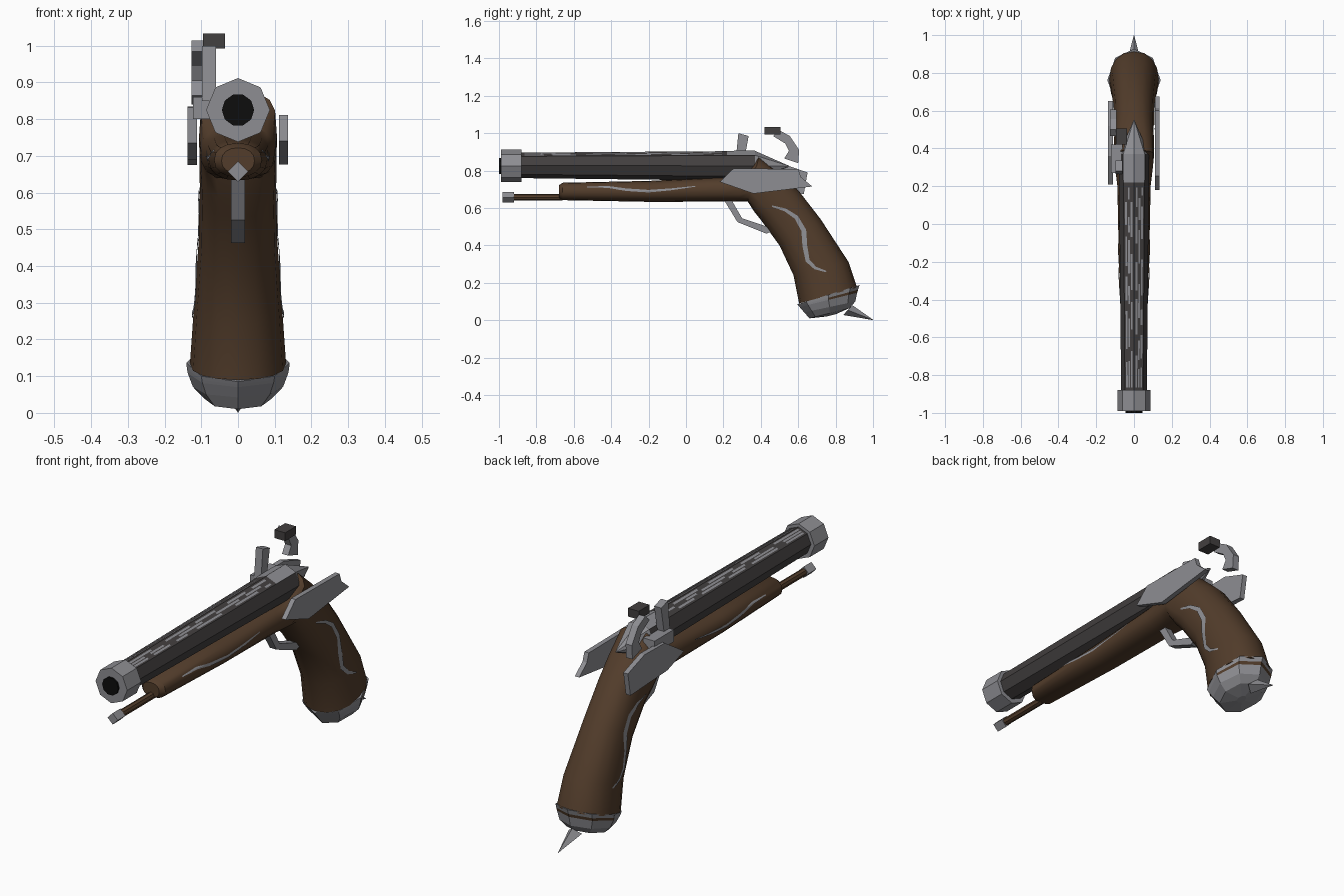
import bpy, bmesh, math, random
from mathutils import Vector
from mathutils.bvhtree import BVHTree

cube = bpy.data.objects.get("Cube")
if cube:
    bpy.data.objects.remove(cube, do_unlink=True)
random.seed(4)


def material(name, rgb):
    m = bpy.data.materials.new(name)
    m.use_nodes = True
    m.diffuse_color = (*rgb, 1)
    m.node_tree.nodes["Principled BSDF"].inputs["Base Color"].default_value = (*rgb, 1)
    return m


WOOD = material("brown wood", (0.085, 0.046, 0.024))
STEEL = material("light steel", (0.27, 0.27, 0.29))
DARK = material("dark iron", (0.055, 0.05, 0.05))
BLACK = material("bore black", (0.004, 0.004, 0.004))


def finish(name, bm, mats, smooth=False, fix=True):
    if fix:
        bmesh.ops.recalc_face_normals(bm, faces=bm.faces)
    mesh = bpy.data.meshes.new(name)
    bm.to_mesh(mesh)
    bm.free()
    for m in mats:
        mesh.materials.append(m)
    ob = bpy.data.objects.new(name, mesh)
    bpy.context.collection.objects.link(ob)
    if smooth:
        bpy.ops.object.select_all(action='DESELECT')
        ob.select_set(True)
        bpy.context.view_layer.objects.active = ob
        bpy.ops.object.shade_smooth_by_angle(angle=math.radians(40))
    return ob


def signed_power(v, e):
    return math.copysign(abs(v) ** e, v)


def loft(name, sections, sides, mats, smooth=False, rule=None):
    """Skin rings given as (bottom yz, top yz, half width, squareness)."""
    bm = bmesh.new()
    rings = []
    for b, t, w, e in sections:
        low, top = Vector((0, *b)), Vector((0, *t))
        mid, up = (low + top) / 2, (top - low) / 2
        ring = []
        for i in range(sides):
            a = math.tau * i / sides
            c, s = signed_power(round(math.cos(a), 6), e), signed_power(round(math.sin(a), 6), e)
            ring.append(bm.verts.new(mid + up * s + Vector((w * c, 0, 0))))
        rings.append(ring)
    for k, (r0, r1) in enumerate(zip(rings, rings[1:])):
        for i in range(sides):
            j = (i + 1) % sides
            f = bm.faces.new((r0[i], r0[j], r1[j], r1[i]))
            if rule:
                f.material_index = rule(k, f.calc_center_median())
    bm.faces.new(rings[0])
    bm.faces.new(rings[-1])
    return finish(name, bm, mats, smooth)


def rod(name, y0, y1, z, r0, r1, sides, mat, smooth=False):
    return loft(name, [((y, z - r), (y, z + r), r, 1) for y, r in ((y0, r0), (y1, r1))],
                sides, [mat], smooth)


def prism(name, outline, x0, x1, mat):
    """Extrude a side outline of (y, z) points across x."""
    bm = bmesh.new()
    face = bm.faces.new([bm.verts.new((x0, y, z)) for y, z in outline])
    new = bmesh.ops.extrude_face_region(bm, geom=[face])["geom"]
    bmesh.ops.translate(bm, vec=(x1 - x0, 0, 0),
                        verts=[v for v in new if isinstance(v, bmesh.types.BMVert)])
    return finish(name, bm, [mat])


# Wooden stock and grip in one skin
stock = loft("stock_and_grip", [
    ((-.68, .652), (-.68, .722), .045, .9),
    ((-.66, .642), (-.66, .735), .065, .9),
    ((-.2, .633), (-.2, .745), .08, .9),
    ((.2, .634), (.2, .765), .088, .85),
    ((.28, .636), (.32, .78), .1, .75),
    ((.33, .635), (.39, .875), .106, .6),
    ((.365, .58), (.5, .785), .105, .7),
    ((.405, .53), (.6, .695), .104, .85),
    ((.50, .40), (.72, .54), .107, .9),
    ((.575, .24), (.87, .31), .121, .9),
    ((.605, .09), (.915, .175), .131, .9)], 16, [WOOD], True)

# Butt cap with a wood slit at the rear, and its spike
loft("butt_cap", [
    ((.595, .085), (.928, .188), .141, 1),
    ((.602, .077), (.92, .163), .139, 1),
    ((.608, .07), (.915, .147), .137, 1),
    ((.632, .042), (.905, .1), .123, 1),
    ((.66, .01), (.875, .065), .09, 1),
    ((.75, .02), (.80, .032), .02, 1)], 8, [STEEL, WOOD],
    rule=lambda k, c: int(k == 1 and c.y > .8))
loft("butt_spike", [((.84, .028), (.89, .08), .036, 1),
                    ((.999, .001), (1.0, .003), .001, 1)], 4, [STEEL])

# Barrel, muzzle ring, bore and pointed breech
Y0, Y1, R0, R1, Z0, Z1 = -.89, .37, .068, .08, .828, .825
loft("barrel", [((Y0, Z0 - R0), (Y0, Z0 + R0), R0, 1),
                ((Y1, Z1 - R1), (Y1, Z1 + R1), R1, 1)], 8, [DARK])
rod("muzzle_ring", -.99, -.88, .825, .087, .087, 8, STEEL)
rod("bore", -1, -.97, .825, .044, .044, 10, BLACK)
loft("breech_point", [((Y1, Z1 - R1), (Y1, Z1 + R1), R1, 1),
                      ((.549, .82), (.55, .826), .002, 1)], 8, [STEEL])


def barrel_point(t, degrees, lift):
    a = math.radians(degrees)
    # radius of the flat facet at this angle
    flat = math.cos(math.pi / 8) / math.cos(math.radians((degrees % 45) - 22.5))
    r = (R0 + (R1 - R0) * t) * flat + lift
    return Vector((r * math.cos(a), Y0 + (Y1 - Y0) * t, Z0 + (Z1 - Z0) * t + r * math.sin(a)))


def barrel_plates(name, patches):
    bm = bmesh.new()
    for t0, t1, a0, a1 in patches:
        quad = [(t0, a0), (t1, a0), (t1, a1), (t0, a1)]
        f = bm.faces.new([bm.verts.new(barrel_point(t, a, .002)) for t, a in quad])
        f.normal_update()
        if f.normal.z < 0:
            f.normal_flip()
    return finish(name, bm, [STEEL], fix=False)


# Worn bright streaks along the upper flats, and the bright breech flats
streaks = []
for base in (46, 91):
    for lane in range(3):
        t = .02
        while t < .84:
            length = random.uniform(.06, .16)
            a = base + 5 + lane * 12
            streaks.append((t, min(t + length, .86), a, a + 8))
            t += length + random.uniform(.03, .1)
barrel_plates("barrel_streaks", streaks)
barrel_plates("breech_flats", [(.88, 1, 45.1, 89.9), (.88, 1, 90.1, 134.9)])

# Ramrod and its tip
rod("ramrod", -.93, -.66, .657, .018, .018, 8, WOOD, True)
loft("ramrod_tip", [((-.98, .629), (-.98, .685), .028, 1),
                    ((-.92, .629), (-.92, .685), .028, 1)], 4, [STEEL])

# Trigger guard
prism("trigger_guard", [(.205, .64), (.275, .525), (.43, .463), (.46, .475), (.45, .495),
                        (.30, .545), (.245, .64)], -.019, .019, STEEL)

# Side plates
prism("left_plate", [(.18, .74), (.255, .812), (.60, .808), (.615, .765), (.675, .715),
                     (.36, .677)], .112, .136, STEEL)
prism("lock_plate", [(.21, .735), (.36, .832), (.52, .835), (.65, .79), (.63, .675),
                     (.34, .69)], -.137, -.112, STEEL)

# Lock: pan, frizzen, hammer and flint
prism("pan", [(.27, .80), (.42, .80), (.42, .86), (.27, .86)], -.122, -.06, STEEL)
prism("frizzen", [(.265, .85), (.31, .85), (.335, .985), (.28, 1.0)], -.098, -.06, STEEL)
prism("hammer", [(.465, .985), (.50, 1.015), (.555, .985), (.605, .91), (.6, .84),
                 (.525, .865), (.55, .905), (.53, .945)], -.127, -.093, STEEL)
prism("flint", [(.42, .992), (.505, .992), (.505, 1.033), (.42, 1.033)], -.095, -.036, DARK)


# Inlaid scrolls laid onto the wood on both sides
def inlay(name, path, width, side):
    tree = BVHTree.FromPolygons([v.co for v in stock.data.vertices],
                                [p.vertices[:] for p in stock.data.polygons])
    pts = [Vector(p) for p in path]
    line = [a.lerp(b, i / 6) for a, b in zip(pts, pts[1:]) for i in range(6)] + [pts[-1]]
    bm = bmesh.new()
    rows = []
    for i, p in enumerate(line):
        d = (line[min(i + 1, len(line) - 1)] - line[max(i - 1, 0)]).normalized()
        half = width * (.3 + .7 * math.sin(math.pi * i / (len(line) - 1))) / 2
        row = []
        for s in (-1, 0, 1):
            q = p + Vector((-d.y, d.x)) * half * s
            hit, normal, _, _ = tree.ray_cast(Vector((side, q.x, q.y)), Vector((-side, 0, 0)))
            if hit:
                row.append(bm.verts.new(hit + Vector((side * .004, 0, 0))))
        if len(row) == 3:
            rows.append(row)
    for r0, r1 in zip(rows, rows[1:]):
        for j in range(2):
            f = bm.faces.new((r0[j], r0[j + 1], r1[j + 1], r1[j]))
            f.normal_update()
            if f.normal.x * side < 0:
                f.normal_flip()
    finish(name, bm, [STEEL], fix=False)


for label, side in (("left", 1), ("right", -1)):
    inlay(label + "_grip_inlay", [(.46, .61), (.53, .59), (.59, .55), (.63, .48), (.635, .40),
                                  (.65, .32), (.69, .28), (.75, .26)], .026, side)
    inlay(label + "_stock_inlay", [(-.53, .712), (-.42, .713), (-.32, .698), (-.2, .69),
                                   (-.08, .7), (.05, .716)], .014, side)
